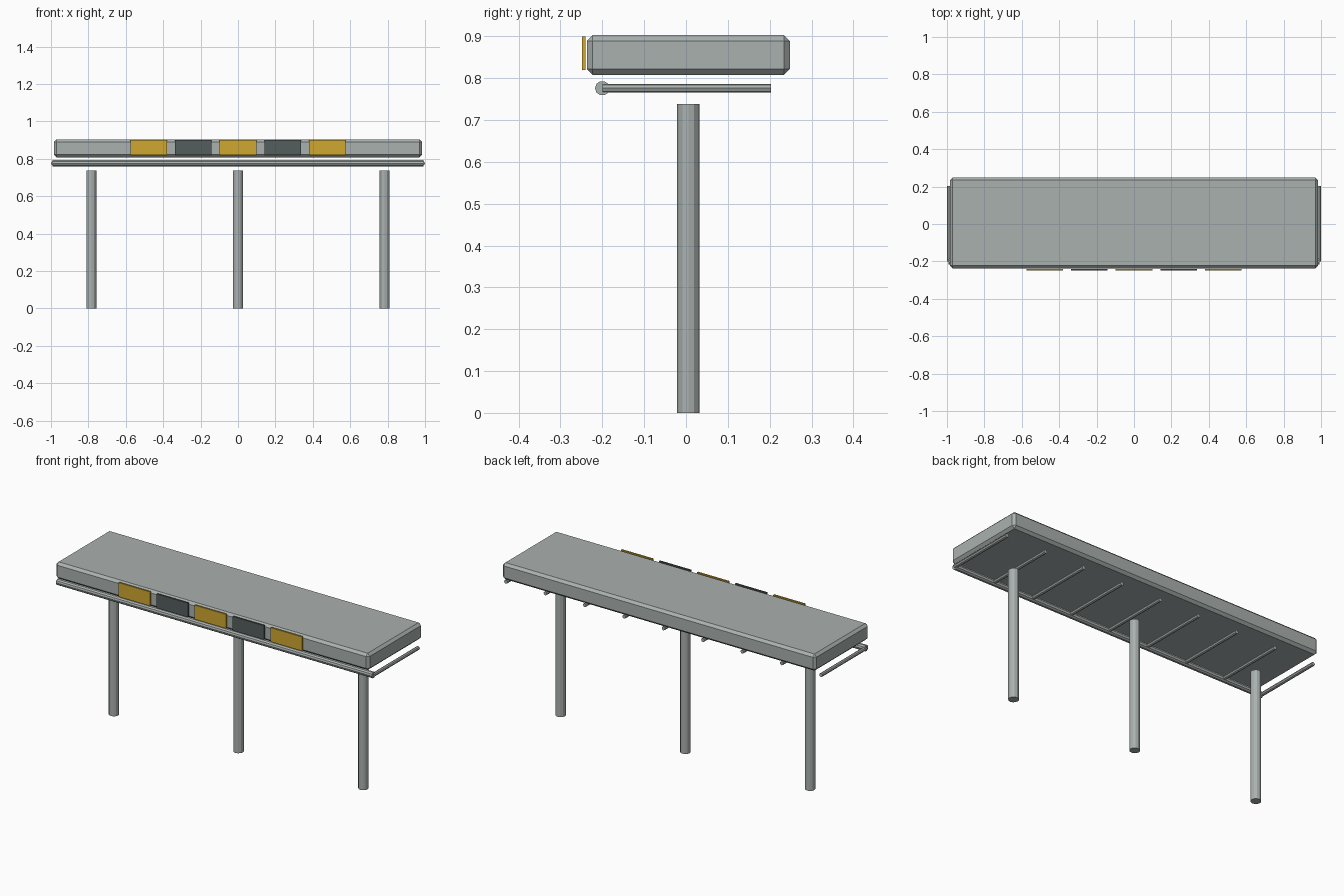
import bpy, math

if "Cube" in bpy.data.objects:
    bpy.data.objects.remove(bpy.data.objects["Cube"])


def material(name, rgb):
    m = bpy.data.materials.new(name)
    m.diffuse_color = (*rgb, 1)
    m.use_nodes = True
    m.node_tree.nodes["Principled BSDF"].inputs["Base Color"].default_value = m.diffuse_color
    return m


steel = material("grey_steel", (0.40, 0.44, 0.43))
yellow = material("yellow_panel", (0.62, 0.39, 0.03))
dark = material("dark_panel", (0.09, 0.11, 0.11))


def box(name, size, loc, mat, bevel=0):
    bpy.ops.mesh.primitive_cube_add(size=1, location=loc)
    o = bpy.context.object
    o.name = name
    o.scale = size
    bpy.ops.object.transform_apply(location=False, rotation=False, scale=True)
    o.data.materials.append(mat)
    if bevel:
        b = o.modifiers.new("chamfer", 'BEVEL')
        b.width, b.segments = bevel, 1
    return o


def rod(name, radius, length, loc, rot, sides):
    bpy.ops.mesh.primitive_cylinder_add(vertices=sides, radius=radius, depth=length,
                                        location=loc, rotation=rot)
    o = bpy.context.object
    o.name = name
    o.data.materials.append(steel)
    return o


# Chamfered platform slab
box("platform_slab", (1.97, 0.485, 0.095), (0, 0.0055, 0.8555), steel, 0.014)

# Alternating warning panels along the front edge
for i in range(-2, 3):
    mat = dark if i % 2 else yellow
    box(f"front_panel_{i + 3}", (0.196, 0.009, 0.08),
        (i * 0.239, -0.2445, 0.86), mat)

# Support posts
for i in (-1, 0, 1):
    rod(f"support_post_{i + 2}", 0.027, 0.738, (i * 0.784, 0.0055, 0.369), (0, 0, 0), 12)

# Long pipe below the front edge
rod("front_pipe", 0.0175, 1.985, (0, -0.2, 0.776), (0, math.pi / 2, 0), 10)

# Cross pipes below the platform
for i in range(9):
    rod(f"cross_pipe_{i + 1}", 0.0105, 0.403, ((i - 4) * 0.2475, 0.0015, 0.776),
        (math.pi / 2, 0, 0), 8)
